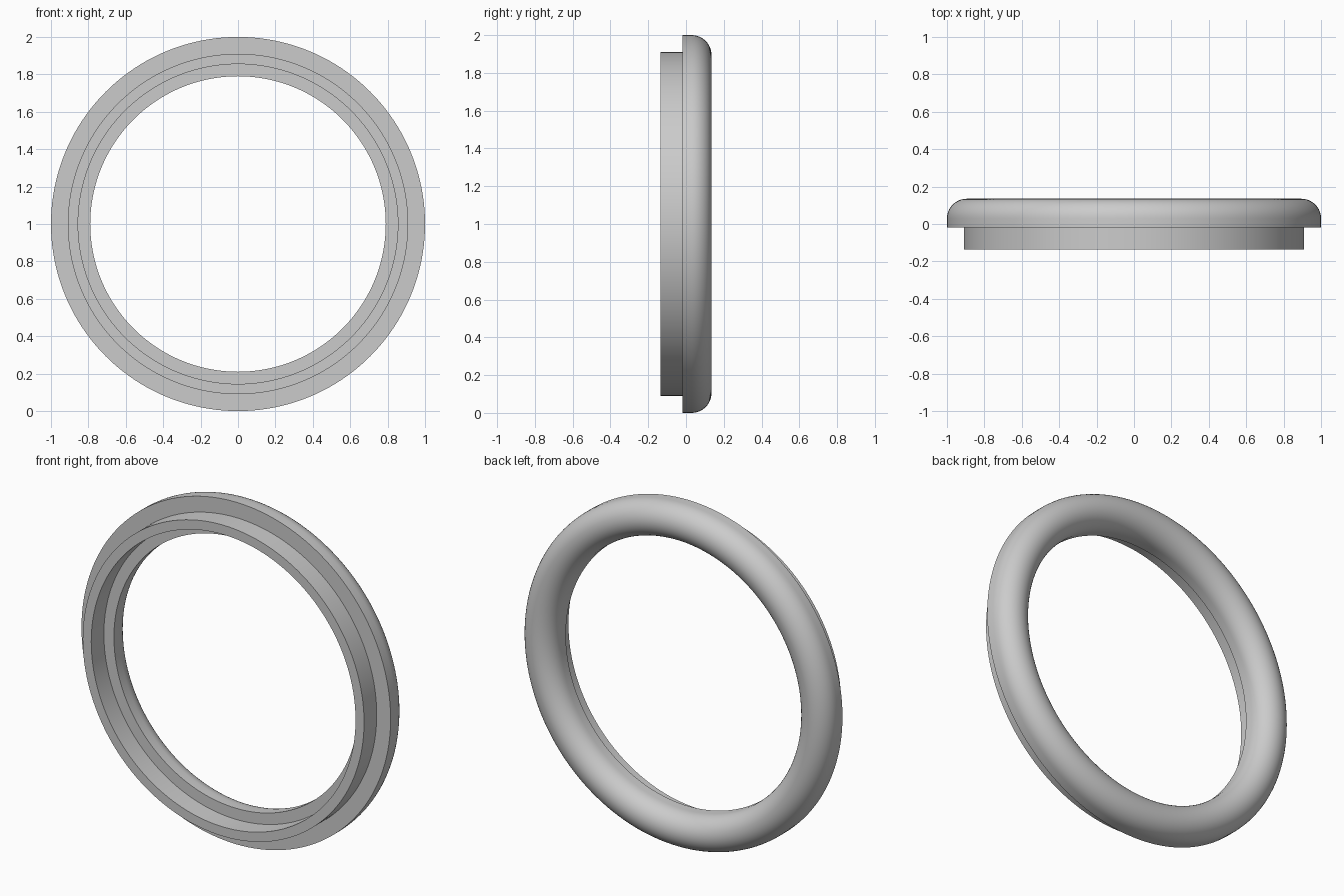
import bpy, bmesh
from math import sin, cos, pi, radians, tau

cube = bpy.data.objects.get("Cube")
if cube:
    bpy.data.objects.remove(cube, do_unlink=True)

SEGMENTS, ARC_STEPS = 160, 20
OUTER, BORE = 1.0, 0.79              # ring radii
LIP_OUTER, LIP_INNER = 0.91, 0.855   # raised front lip radii
FRONT, SHOULDER, BACK = -0.135, -0.018, 0.135

grey = bpy.data.materials.new("plain grey")
grey.use_nodes = True
colour = (0.6, 0.6, 0.6, 1)
grey.diffuse_color = colour
grey.node_tree.nodes["Principled BSDF"].inputs["Base Color"].default_value = colour

# Cross-section as (radius, depth): stepped front, half-round back
mid, bead = (OUTER + BORE) / 2, (OUTER - BORE) / 2
profile = [(BORE, SHOULDER), (LIP_INNER, SHOULDER), (LIP_INNER, FRONT),
           (LIP_OUTER, FRONT), (LIP_OUTER, SHOULDER), (OUTER, SHOULDER)]
for i in range(ARC_STEPS + 1):
    a = pi * i / ARC_STEPS
    profile.append((mid + bead * cos(a), BACK - bead + bead * sin(a)))

# Revolve the closed section around the ring's front-to-back axis
bm = bmesh.new()
loops = []
for s in range(SEGMENTS):
    t = tau * s / SEGMENTS
    loops.append([bm.verts.new((r * cos(t), y, OUTER + r * sin(t))) for r, y in profile])
for s, loop in enumerate(loops):
    following = loops[(s + 1) % SEGMENTS]
    for i in range(len(profile)):
        j = (i + 1) % len(profile)
        bm.faces.new((loop[i], loop[j], following[j], following[i]))
bmesh.ops.recalc_face_normals(bm, faces=bm.faces)

mesh = bpy.data.meshes.new("ring_bezel")
bm.to_mesh(mesh)
bm.free()
mesh.materials.append(grey)
ring = bpy.data.objects.new("ring_bezel", mesh)
bpy.context.collection.objects.link(ring)

# Smooth bead, crisp steps
bpy.ops.object.select_all(action="DESELECT")
ring.select_set(True)
bpy.context.view_layer.objects.active = ring
bpy.ops.object.shade_smooth_by_angle(angle=radians(30))
